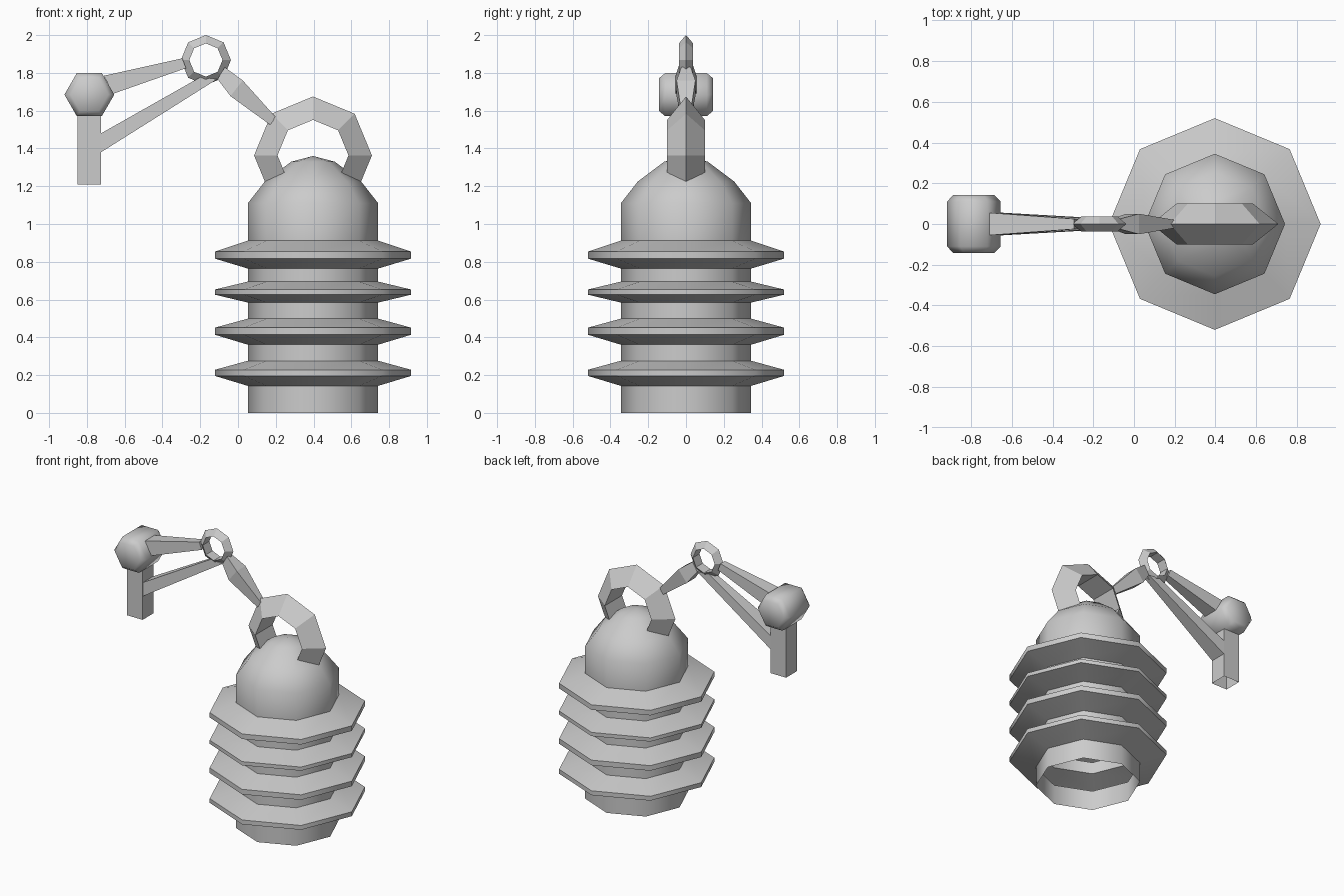
import bpy, bmesh
from math import sin, cos, pi, radians
from mathutils import Vector

cube = bpy.data.objects.get("Cube")
if cube:
    bpy.data.objects.remove(cube, do_unlink=True)

grey = bpy.data.materials.new("plain_grey")
grey.use_nodes = True
GREY = (0.6, 0.6, 0.6, 1)
grey.diffuse_color = GREY
grey.node_tree.nodes["Principled BSDF"].inputs["Base Color"].default_value = GREY


def loft(name, sections, caps=True, closed=False, smooth=0):
    """Skin a run of equal cross-sections; a one-point section makes a tip."""
    bm = bmesh.new()
    rows = [[bm.verts.new(p) for p in s] for s in sections]
    pairs = list(zip(rows, rows[1:]))
    if closed:
        pairs.append((rows[-1], rows[0]))
    for a, b in pairs:
        n = len(a)
        for i in range(n):
            j = (i + 1) % n
            bm.faces.new((a[i], a[j], b[0]) if len(b) == 1 else (a[i], a[j], b[j], b[i]))
    if caps and not closed:
        bm.faces.new(rows[0])
        bm.faces.new(rows[-1])
    bmesh.ops.recalc_face_normals(bm, faces=bm.faces)
    mesh = bpy.data.meshes.new(name)
    bm.to_mesh(mesh)
    bm.free()
    mesh.materials.append(grey)
    ob = bpy.data.objects.new(name, mesh)
    bpy.context.collection.objects.link(ob)
    if smooth:
        bpy.ops.object.select_all(action='DESELECT')
        ob.select_set(True)
        bpy.context.view_layer.objects.active = ob
        bpy.ops.object.shade_smooth_by_angle(angle=radians(smooth))
    return ob


def bar_section(top, bottom, half):
    """Rectangle across y between two points of the side profile."""
    (x1, z1), (x2, z2) = top, bottom
    return [(x1, -half, z1), (x1, half, z1), (x2, half, z2), (x2, -half, z2)]


def ring_section(centre, angle, outer, inner, half):
    """Triangle with its ridge outwards and its flat base inwards."""
    cx, cz = centre
    c, s = cos(angle), sin(angle)
    return [(cx + outer * c, 0, cz + outer * s),
            (cx + inner * c, half, cz + inner * s),
            (cx + inner * c, -half, cz + inner * s)]


# Ribbed hollow body with a domed top, open underneath
AXIS_X, CORE, RIM = 0.397, 0.345, 0.52
profile = [(CORE, 0)]
for z0, z1, z2, z3 in [(0.143, 0.196, 0.228, 0.276), (0.361, 0.414, 0.451, 0.499),
                       (0.584, 0.626, 0.653, 0.695), (0.764, 0.817, 0.854, 0.912)]:
    profile += [(CORE, z0), (RIM, z1), (RIM, z2), (CORE, z3)]
profile += [(CORE, 1.11), (0.255, 1.225), (0.115, 1.33)]
rows = [[(AXIS_X + r * cos(k * pi / 4), r * sin(k * pi / 4), z) for k in range(8)]
        for r, z in profile]
loft("ribbed_body", rows + [[(AXIS_X, 0, 1.36)]], caps=False, smooth=50)

# Large open ring gripping the dome
centre = (AXIS_X, 1.363)
ring = [ring_section(centre, k * pi / 4, 0.312, 0.188, 0.1) for k in range(-1, 6)]
for end, beside in ((0, 1), (-1, -2)):  # shorten the two end segments
    ring[end] = [Vector(b).lerp(Vector(e), 0.67) for e, b in zip(ring[end], ring[beside])]
loft("large_ring", ring)

# Small closed ring at the top
loft("small_ring", [ring_section((-0.17, 1.868), k * pi / 4, 0.1325, 0.088, 0.038)
                    for k in range(8)], closed=True)

# Link between the rings, swelling in the middle
loft("ring_link", [bar_section((-0.07, 1.83), (-0.108, 1.767), 0.025),
                   bar_section((0.025, 1.76), (-0.04, 1.677), 0.05),
                   bar_section((0.2, 1.565), (0.17, 1.525), 0.02)])

# Six-sided rounded knob
loft("knob", [[(-0.787 + r * cos(k * pi / 3), y, 1.685 + r * sin(k * pi / 3)) for k in range(6)]
              for y, r in ((-0.143, 0.1), (-0.11, 0.132), (0.11, 0.132), (0.143, 0.1))],
     smooth=65)

# Hollow square post under the knob
loft("post", [[(-0.787 + sx * 0.063, sy * 0.063, z)
               for sx, sy in ((-1, -1), (1, -1), (1, 1), (-1, 1))] for z in (1.21, 1.58)],
     caps=False)

# Two tapering arms from the small ring to the knob and the post
loft("upper_arm", [bar_section((-0.71, 1.785), (-0.66, 1.69), 0.055),
                   bar_section((-0.295, 1.877), (-0.275, 1.825), 0.025)])
loft("lower_arm", [bar_section((-0.725, 1.48), (-0.725, 1.38), 0.06),
                   bar_section((-0.2, 1.777), (-0.11, 1.767), 0.025)])
